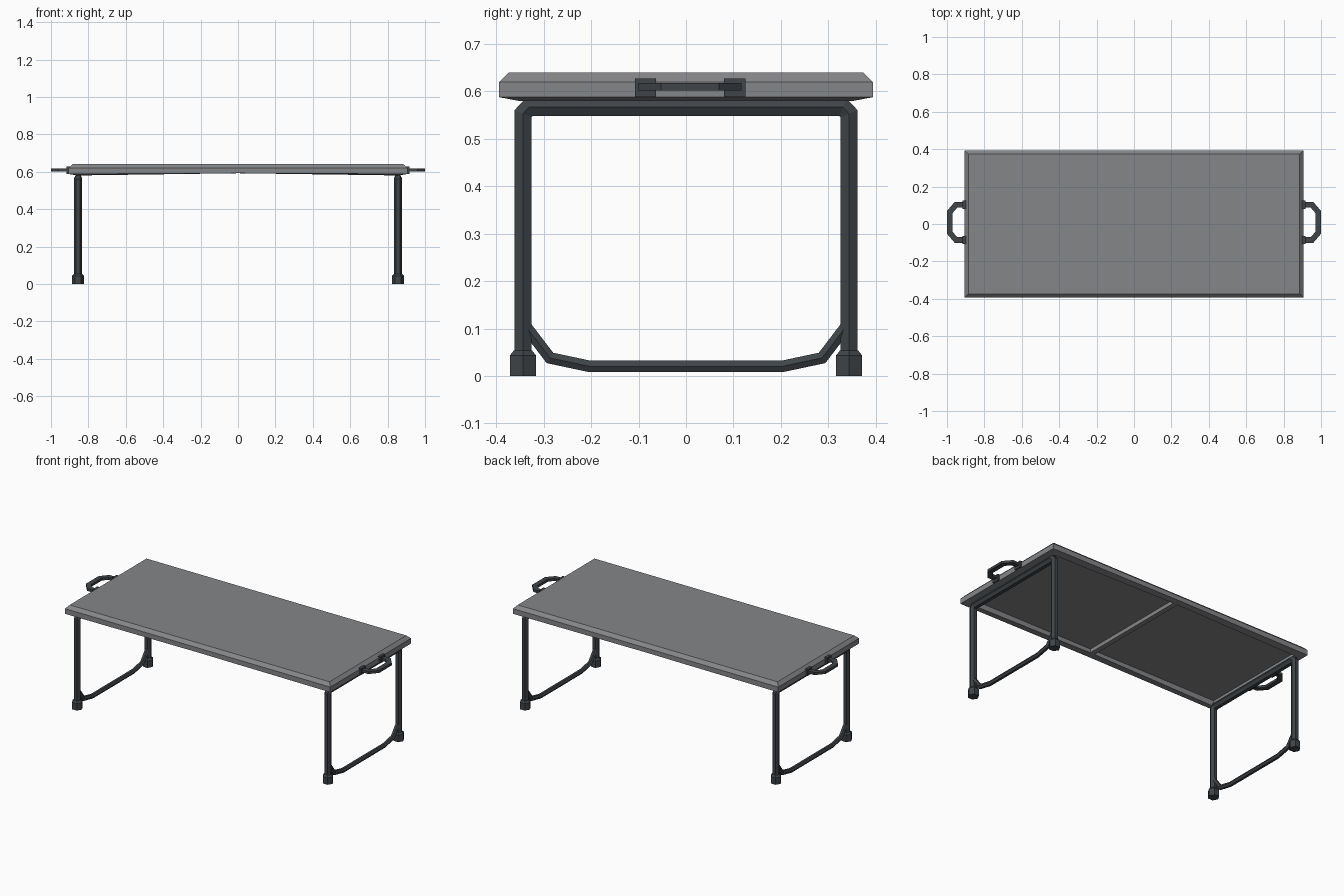
import bpy, bmesh, math
from mathutils import Vector

if "Cube" in bpy.data.objects:
    bpy.data.objects.remove(bpy.data.objects["Cube"])


def material(name, rgb):
    m = bpy.data.materials.new(name)
    m.diffuse_color = (*rgb, 1)
    m.use_nodes = True
    m.node_tree.nodes["Principled BSDF"].inputs["Base Color"].default_value = m.diffuse_color
    return m


GRAY = material("gray_panel", (0.235, 0.237, 0.25))
DARK = material("dark_steel", (0.050, 0.058, 0.065))


def finish(bm, name, mat, mirror=None):
    bmesh.ops.recalc_face_normals(bm, faces=bm.faces)
    me = bpy.data.meshes.new(name)
    bm.to_mesh(me)
    bm.free()
    me.materials.append(mat)
    ob = bpy.data.objects.new(name, me)
    bpy.context.collection.objects.link(ob)
    if mirror:
        mod = ob.modifiers.new("mirror", 'MIRROR')
        mod.use_axis = mirror
        mod.use_mirror_merge = False
    return ob


def loft(bm, rings):
    """Skin a list of closed point rings and cap both ends."""
    vs = [[bm.verts.new(p) for p in r] for r in rings]
    n = len(vs[0])
    for a, b in zip(vs, vs[1:]):
        for i in range(n):
            j = (i + 1) % n
            bm.faces.new((a[i], a[j], b[j], b[i]))
    bm.faces.new(vs[0])
    bm.faces.new(vs[-1])


def sweep(name, path, normal, section, mat, mirror):
    """Mitred sweep of a section along a planar path."""
    path, normal = [Vector(p) for p in path], Vector(normal)
    rings = []
    for i, p in enumerate(path):
        d0 = (p - path[max(i - 1, 0)]).normalized()
        d1 = (path[min(i + 1, len(path) - 1)] - p).normalized()
        d = (d0 + d1).normalized()
        miter = 1 / max(d.dot(d1 if d1.length else d0), 0.3)
        side = normal.cross(d)
        rings.append([p + side * a * miter + normal * b for a, b in section])
    bm = bmesh.new()
    loft(bm, rings)
    return finish(bm, name, mat, mirror)


def box(name, center, size, mat, mirror=None):
    bm = bmesh.new()
    bmesh.ops.create_cube(bm, size=1)
    bmesh.ops.scale(bm, vec=size, verts=bm.verts)
    bmesh.ops.translate(bm, vec=center, verts=bm.verts)
    return finish(bm, name, mat, mirror)


def hexagon(r):
    # section with its points along the path plane normal
    return [(r * math.sin(k * math.pi / 3), r * math.cos(k * math.pi / 3)) for k in range(6)]


def slab_ring(hx, hy, z, zmid=None):
    zm = z if zmid is None else zmid
    return [(-hx, -hy, z), (0, -hy, zm), (hx, -hy, z), (hx, hy, z), (0, hy, zm), (-hx, hy, z)]


# tabletop: recessed underside, slanted rim, side wall, chamfered top
bm = bmesh.new()
loft(bm, [slab_ring(0.862, 0.352, 0.615),
          slab_ring(0.862, 0.352, 0.580, 0.592),
          slab_ring(0.905, 0.394, 0.588, 0.592),
          slab_ring(0.905, 0.394, 0.620),
          slab_ring(0.886, 0.374, 0.640)])
finish(bm, "tabletop", GRAY)

# beam across the middle of the underside
box("center_beam", (0, 0, 0.605), (0.03, 0.71, 0.026), GRAY)

# leg frames: upright, bar under the top, upright
X = 0.855
half = [(0.344, 0.04), (0.344, 0.553), (0.331, 0.567)]
frame = half + [(-y, z) for y, z in reversed(half)]
sweep("leg_frame", [(X, y, z) for y, z in frame], (1, 0, 0), hexagon(0.021), DARK, (True, False, False))

# bent floor stretchers
half = [(0.347, 0.16), (0.342, 0.11), (0.287, 0.038), (0.202, 0.02)]
bar = half + [(-y, z) for y, z in reversed(half)]
sweep("floor_stretcher", [(X, y, z) for y, z in bar], (1, 0, 0), hexagon(0.014), DARK, (True, False, False))

# feet caps with tapered tops
bm = bmesh.new()
loft(bm, [[(X + r * math.cos(k * math.pi / 3), 0.344 + r * math.sin(k * math.pi / 3), z) for k in range(6)]
          for r, z in ((0.032, 0), (0.032, 0.043), (0.022, 0.054))])
finish(bm, "foot_cap", DARK, (True, True, False))

# carry handles and their mounting blocks
ya, yb = 0.1025, -0.0855
for label, y in (("rear", ya), ("front", yb)):
    box(label + "_handle_mount", (0.905, y, 0.6075), (0.022, 0.045, 0.039), DARK, (True, False, False))
grip = [(0.905, ya), (0.952, ya), (0.985, 0.064), (0.985, -0.047), (0.952, yb), (0.905, yb)]
w, t = 0.015, 0.0075
sweep("carry_handle", [(x, y, 0.61) for x, y in grip], (0, 0, 1),
      [(w, t), (-w, t), (-w, -t), (w, -t)], DARK, (True, False, False))
